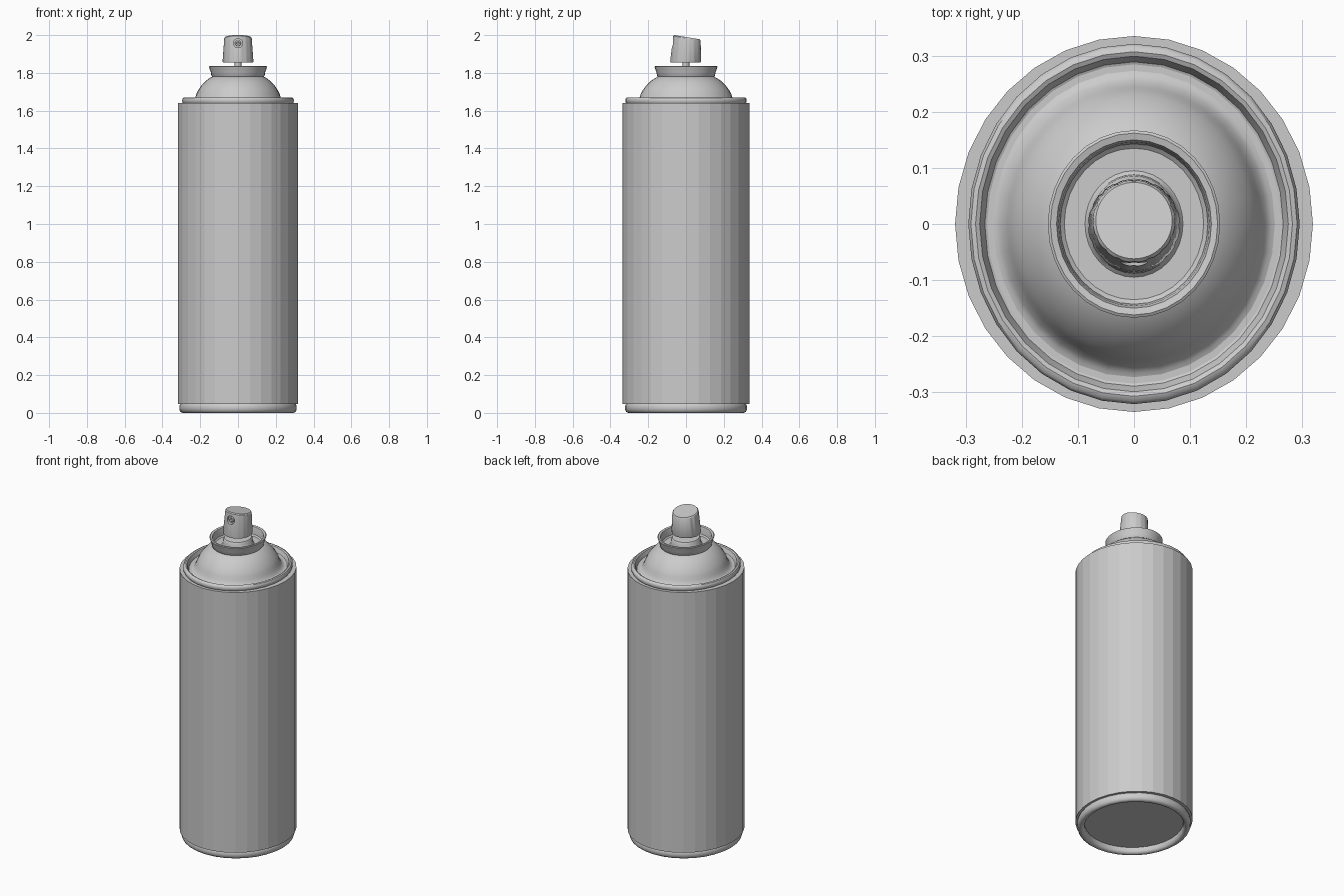
import bpy, bmesh, math
from mathutils import Vector

if "Cube" in bpy.data.objects:
    bpy.data.objects.remove(bpy.data.objects["Cube"])


def finish(name, bm, smooth=True):
    bmesh.ops.remove_doubles(bm, verts=bm.verts, dist=1e-5)
    bmesh.ops.recalc_face_normals(bm, faces=bm.faces)
    me = bpy.data.meshes.new(name)
    bm.to_mesh(me)
    bm.free()
    ob = bpy.data.objects.new(name, me)
    bpy.context.collection.objects.link(ob)
    bpy.ops.object.select_all(action='DESELECT')
    bpy.context.view_layer.objects.active = ob
    ob.select_set(True)
    if smooth:
        bpy.ops.object.shade_smooth_by_angle(angle=math.radians(40))
    return ob


def lathe(name, profile, squash=0.92, segs=32, smooth=True):
    """Revolve (radius along y, z) points; x is narrowed by squash."""
    bm = bmesh.new()
    rings = []
    for r, z in profile:
        rings.append([bm.verts.new((squash * r * math.sin(2 * math.pi * i / segs),
                                    r * math.cos(2 * math.pi * i / segs), z))
                      for i in range(segs)])
    for a, b in zip(rings, rings[1:]):
        for i in range(segs):
            j = (i + 1) % segs
            bm.faces.new((a[i], a[j], b[j], b[i]))
    for (r, z), ring in zip((profile[0], profile[-1]), (rings[0], rings[-1])):
        if r > 0.002:
            bm.faces.new(ring)
    return finish(name, bm, smooth)


# Can wall, faceted
lathe("can_body", [(0.31, 0.047), (0.335, 0.047), (0.335, 1.64), (0.305, 1.64)],
      squash=0.952, smooth=False)

# Rolled bottom rim with recessed base
lathe("bottom_rim", [(0.31, 0.055), (0.318, 0.046), (0.323, 0.036), (0.323, 0.02),
                     (0.318, 0.007), (0.309, 0.001), (0.299, 0), (0.289, 0.004),
                     (0.283, 0.013), (0.281, 0.035)], squash=0.962)

# Rolled top rim, groove and dome
lathe("top_dome", [(0.305, 1.63), (0.316, 1.638), (0.321, 1.648), (0.321, 1.66),
                   (0.316, 1.668), (0.307, 1.671), (0.299, 1.667), (0.294, 1.655),
                   (0.289, 1.642), (0.28, 1.638), (0.266, 1.642), (0.256, 1.652),
                   (0.246, 1.67), (0.24, 1.688), (0.228, 1.71), (0.211, 1.733),
                   (0.19, 1.754), (0.168, 1.77), (0.145, 1.782)])

# Valve cup: flared lip, sunken floor and central boss
lathe("valve_cup", [(0.145, 1.775), (0.153, 1.785), (0.157, 1.805), (0.163, 1.82),
                    (0.167, 1.833), (0.162, 1.836), (0.15, 1.833), (0.146, 1.82),
                    (0.143, 1.79), (0.135, 1.783), (0.095, 1.783), (0.088, 1.79),
                    (0.086, 1.82), (0.08, 1.829), (0.06, 1.832)])
lathe("valve_stem", [(0.018, 1.82), (0.018, 1.88)], squash=1, segs=16)

# Ribbed spray button with slanted top
bm = bmesh.new()
segs, rings = 64, []
for r, cy, z, slope, rib in [(0.08, -0.003, 1.855, 0, 0.002),
                             (0.082, -0.002, 1.862, 0, 0.002),
                             (0.073, 0.005, 1.983, -0.17, 0.0015),
                             (0.068, 0.006, 1.989, -0.17, 0)]:
    ring = []
    for i in range(segs):
        a = 2 * math.pi * i / segs
        q = r - (rib if i % 4 == 0 else 0)
        y = q * math.cos(a)
        ring.append(bm.verts.new((q * math.sin(a), y + cy, z + slope * y)))
    rings.append(ring)
for a, b in zip(rings, rings[1:]):
    for i in range(segs):
        j = (i + 1) % segs
        bm.faces.new((a[i], a[j], b[j], b[i]))
bm.faces.new(rings[0])
bm.faces.new(rings[-1])
button = finish("spray_button", bm, False)

# Round nozzle recess in the front of the button
bpy.ops.mesh.primitive_cylinder_add(vertices=24, radius=0.024, depth=0.05,
                                    location=(0, -0.082, 1.957),
                                    rotation=(math.pi / 2, 0, 0))
cutter = bpy.context.object
cutter.name = "nozzle_cutter"
cutter.hide_render = True
mod = button.modifiers.new("nozzle_recess", 'BOOLEAN')
mod.operation = 'DIFFERENCE'
mod.solver = 'EXACT'
mod.object = cutter
bpy.ops.object.select_all(action='DESELECT')
bpy.context.view_layer.objects.active = button
button.select_set(True)
bpy.ops.object.modifier_apply(modifier=mod.name)
bpy.data.objects.remove(cutter)
bpy.ops.object.shade_smooth_by_angle(angle=math.radians(30))

# Nozzle insert
bpy.ops.mesh.primitive_torus_add(major_radius=0.011, minor_radius=0.005,
                                 major_segments=20, minor_segments=8,
                                 location=(0, -0.059, 1.957),
                                 rotation=(math.pi / 2, 0, 0))
bpy.context.object.name = "nozzle_insert"
bpy.ops.object.shade_smooth_by_angle(angle=math.radians(60))
